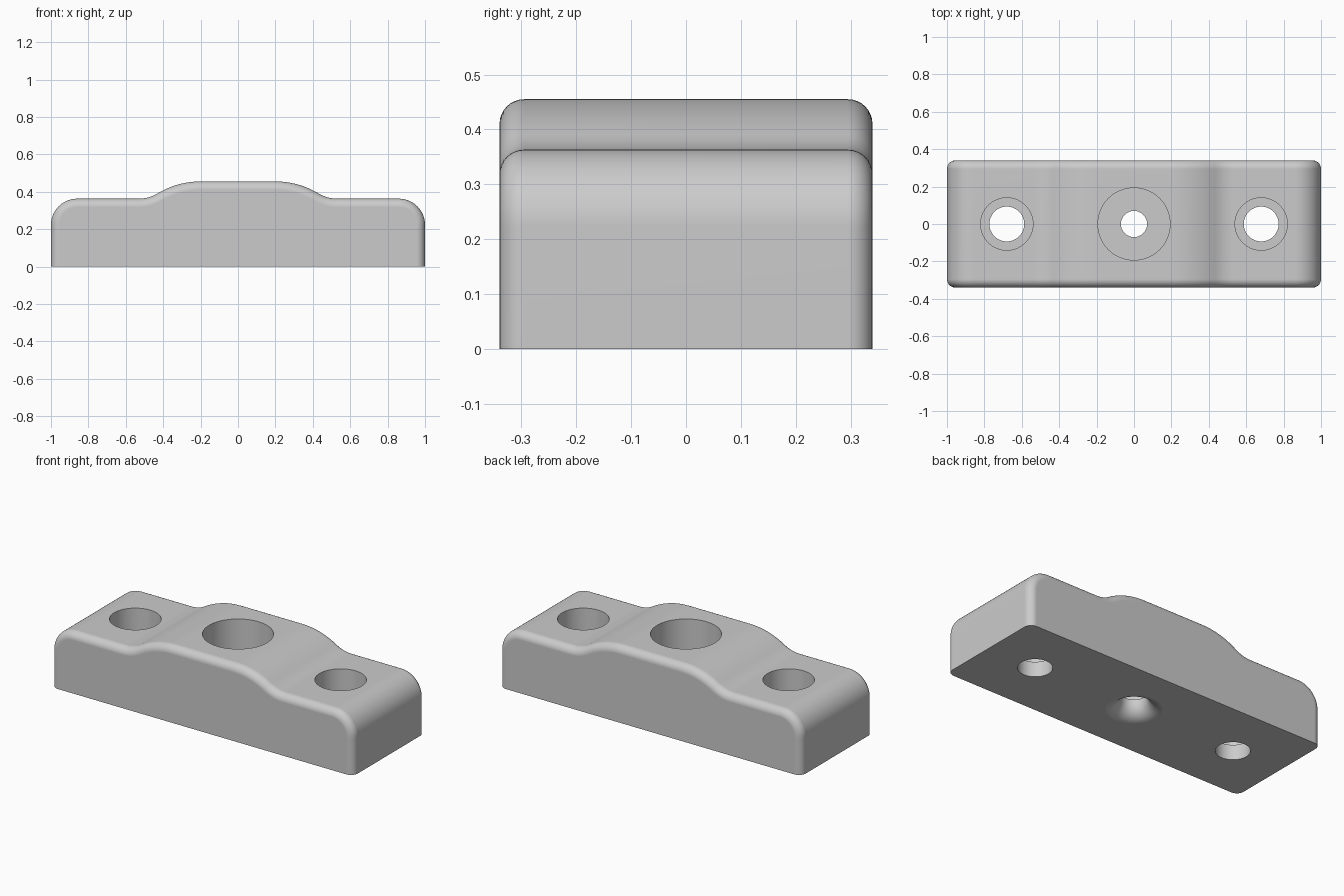
import bpy, bmesh
from math import sin, cos, pi, radians, atan

cube = bpy.data.objects.get("Cube")
if cube:
    bpy.data.objects.remove(cube, do_unlink=True)

grey = bpy.data.materials.new("plain grey")
grey.use_nodes = True
colour = (0.6, 0.6, 0.6, 1)
grey.diffuse_color = colour
grey.node_tree.nodes["Principled BSDF"].inputs["Base Color"].default_value = colour

HALF_Y, LOW, HIGH, EDGE = 0.34, 0.363, 0.455, 0.045


def make_object(name, bm):
    bmesh.ops.recalc_face_normals(bm, faces=bm.faces)
    mesh = bpy.data.meshes.new(name)
    bm.to_mesh(mesh)
    bm.free()
    mesh.materials.append(grey)
    obj = bpy.data.objects.new(name, mesh)
    bpy.context.collection.objects.link(obj)
    return obj


def arc(cx, cz, r, a, b, steps, flip=1):
    """Points with outward normals along an arc; flip=-1 for a hollow arc."""
    out = []
    for i in range(steps + 1):
        t = a + (b - a) * i / steps
        out.append((cx + r * cos(t), cz + r * sin(t), flip * cos(t), flip * sin(t)))
    return out


def outline():
    """Right half of the body outline from base to crown, then mirrored."""
    corner, crown_x, foot_x = 0.14, 0.2, 0.53
    rise, run = HIGH - LOW, foot_x - crown_x
    slope = 2 * atan(rise / run)
    total = run / sin(slope)
    big = 0.7 * total
    small = total - big
    half = [(1, 0, 1, 0)]
    half += arc(1 - corner, LOW - corner, corner, 0, pi / 2, 14)
    half += arc(foot_x, LOW + small, small, -pi / 2, -pi / 2 - slope, 8, -1)
    half += arc(crown_x, HIGH - big, big, pi / 2 - slope, pi / 2, 14)[1:]
    return half + [(-x, z, -nx, nz) for x, z, nx, nz in reversed(half)]


# Body: outline lofted along y with rounded front and back edges
def make_body():
    bm = bmesh.new()
    shape = outline()
    steps = 8
    quarter = [i / steps * pi / 2 for i in range(steps + 1)]
    layers = [(-HALF_Y + EDGE * (1 - sin(t)), EDGE * (1 - cos(t))) for t in quarter]
    layers += [(-y, inset) for y, inset in reversed(layers)]
    layers = [l for l in sorted(layers)]
    rings = []
    for y, inset in layers:
        rings.append([bm.verts.new((x - nx * inset, y, z - nz * inset))
                      for x, z, nx, nz in shape])
    n = len(shape)
    for a, b in zip(rings, rings[1:]):
        for i in range(n - 1):
            bm.faces.new((a[i], a[i + 1], b[i + 1], b[i]))
    bm.faces.new(rings[0])
    bm.faces.new(rings[-1])
    bm.faces.new([r[0] for r in rings] + [r[-1] for r in reversed(rings)])
    return make_object("mount_body", bm)


# Hole cutter: a (radius, height) profile turned around z
def make_cutter(name, x, profile, sides=64):
    bm = bmesh.new()
    rings = [[bm.verts.new((x + r * cos(2 * pi * i / sides), r * sin(2 * pi * i / sides), z))
              for i in range(sides)] for r, z in profile]
    for a, b in zip(rings, rings[1:]):
        for i in range(sides):
            j = (i + 1) % sides
            bm.faces.new((a[i], a[j], b[j], b[i]))
    bm.faces.new(rings[0])
    bm.faces.new(rings[-1])
    obj = make_object(name, bm)
    obj.hide_render = True
    return obj


body = make_body()

# Stepped screw holes and the flared centre hole
step = [(0.093, -0.1), (0.093, 0.09), (0.14, 0.09), (0.14, 0.6)]
flare = 0.09
bell = [(0.07 + flare, -0.1)]
bell += [(0.07 + flare * (1 - sin(t)), flare * (1 - cos(t)) - 0.0005)
         for t in [i / 12 * pi / 2 for i in range(13)]]
bell += [(0.07, 0.1), (0.193, 0.1), (0.193, 0.6)]
cutters = [make_cutter("left_hole_cutter", 0.68, step),
           make_cutter("right_hole_cutter", -0.68, step),
           make_cutter("centre_hole_cutter", 0, bell)]

bpy.ops.object.select_all(action="DESELECT")
bpy.context.view_layer.objects.active = body
body.select_set(True)
for cutter in cutters:
    mod = body.modifiers.new("hole", "BOOLEAN")
    mod.operation = "DIFFERENCE"
    mod.solver = "EXACT"
    mod.object = cutter
    bpy.ops.object.modifier_apply(modifier=mod.name)
    bpy.data.objects.remove(cutter, do_unlink=True)

bpy.ops.object.shade_smooth_by_angle(angle=radians(30))
mod = body.modifiers.new("even shading", "WEIGHTED_NORMAL")
mod.keep_sharp = True
